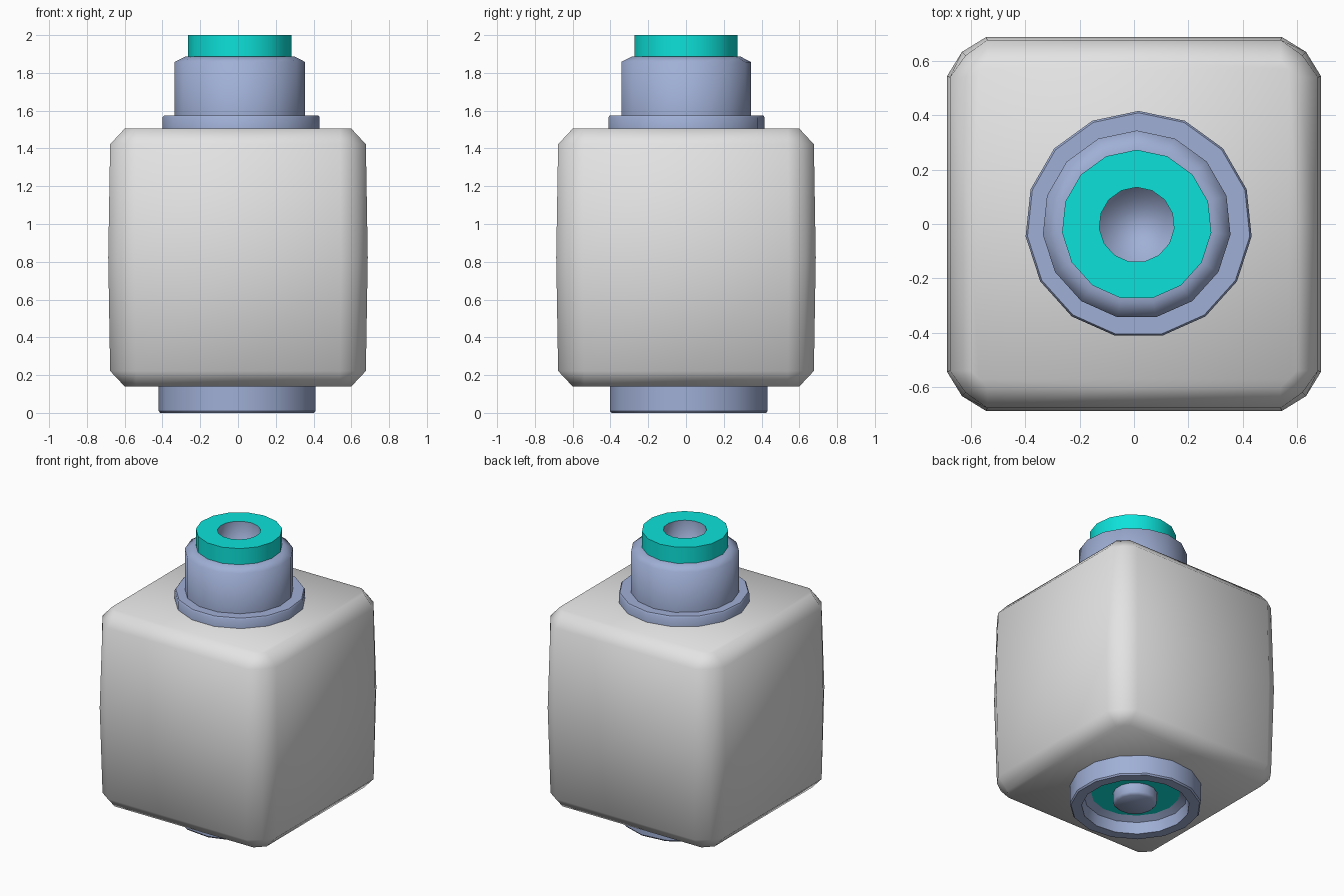
import bpy
import bmesh
from math import cos, sin, pi, radians

old = bpy.data.objects.get("Cube")
if old:
    bpy.data.objects.remove(old, do_unlink=True)

SIDES = 15


def make_material(name, rgb):
    mat = bpy.data.materials.new(name)
    mat.use_nodes = True
    color = (*rgb, 1.0)
    mat.diffuse_color = color
    mat.node_tree.nodes["Principled BSDF"].inputs["Base Color"].default_value = color
    return mat


grey = make_material("light grey", (0.77, 0.77, 0.77))
blue = make_material("steel blue", (0.35, 0.43, 0.67))
teal = make_material("bright teal", (0.004, 0.76, 0.70))


def finish(bm, name, mat, angle):
    mesh = bpy.data.meshes.new(name)
    bm.to_mesh(mesh)
    bm.free()
    mesh.materials.append(mat)
    mesh.shade_smooth()
    mesh.set_sharp_from_angle(angle=radians(angle))
    obj = bpy.data.objects.new(name, mesh)
    bpy.context.collection.objects.link(obj)
    return obj


def bridge(bm, low, high):
    n = len(low)
    for i in range(n):
        j = (i + 1) % n
        bm.faces.new([low[i], low[j], high[j], high[i]])


def lathe(name, mat, profile, start, centre, angle=35):
    """Spin (radius, z) points; radius 0 at an end closes it with a cap."""
    bm = bmesh.new()
    rings = []
    for r, z in profile:
        if r > 0:
            rings.append([bm.verts.new((centre[0] + r * cos(start + 2 * pi * i / SIDES),
                                        centre[1] + r * sin(start + 2 * pi * i / SIDES), z))
                          for i in range(SIDES)])
    for low, high in zip(rings, rings[1:]):
        bridge(bm, low, high)
    if profile[0][0] == 0:
        bm.faces.new(rings[0][::-1])
    if profile[-1][0] == 0:
        bm.faces.new(rings[-1])
    return finish(bm, name, mat, angle)


# Soft-edged block: stacked rings with rounded corners
def block_ring(bm, half, flat, corner, z):
    verts = []
    for k in range(4):
        c, s = round(cos(k * pi / 2)), round(sin(k * pi / 2))
        for x, y in ((half, -flat), (half, 0), (half, flat), (corner, corner)):
            verts.append(bm.verts.new((c * x - s * y, s * x + c * y, z)))
    return verts


bm = bmesh.new()
end, shoulder, middle = (0.60, 0.54, 0.57), (0.677, 0.54, 0.62), (0.687, 0.545, 0.633)
levels = [(end, 0.14), (shoulder, 0.222), (middle, 0.822), (shoulder, 1.422), (end, 1.505)]
rings = [block_ring(bm, *shape, z) for shape, z in levels]
for low, high in zip(rings, rings[1:]):
    bridge(bm, low, high)
bm.faces.new(rings[0][::-1])
bm.faces.new(rings[-1])
finish(bm, "body_block", grey, 80)

# Plug on top
TOP = pi / 2
lathe("plug_flange", blue, [(0.418, 1.49), (0.418, 1.565), (0.411, 1.575), (0.33, 1.575)],
      TOP, (0.017, -0.002))
lathe("plug_housing", blue, [(0.347, 1.57), (0.347, 1.858), (0.29, 1.887), (0.26, 1.887)],
      TOP, (0.01, -0.003), 75)
lathe("plug_collar", teal, [(0.276, 1.86), (0.276, 2.0), (0.138, 2.0)],
      TOP, (0.01, -0.003))
lathe("plug_bore", blue, [(0.138, 2.0), (0.138, 1.76), (0, 1.76)],
      TOP, (0.01, -0.003), 100)

# Socket underneath, turned a quarter
SIDE = pi
lathe("socket_rim", blue, [(0.275, 0.105), (0.33, 0.075), (0.345, 0.0), (0.412, 0.0),
                           (0.42, 0.01), (0.42, 0.15)], SIDE, (0, 0.015))
lathe("socket_floor", teal, [(0, 0.1), (0.30, 0.1), (0.30, 0.12)], SIDE, (0, 0.01))
lathe("socket_pin", blue, [(0, 0.02), (0.122, 0.02), (0.14, 0.035), (0.14, 0.11)],
      SIDE, (0, 0.01), 60)
